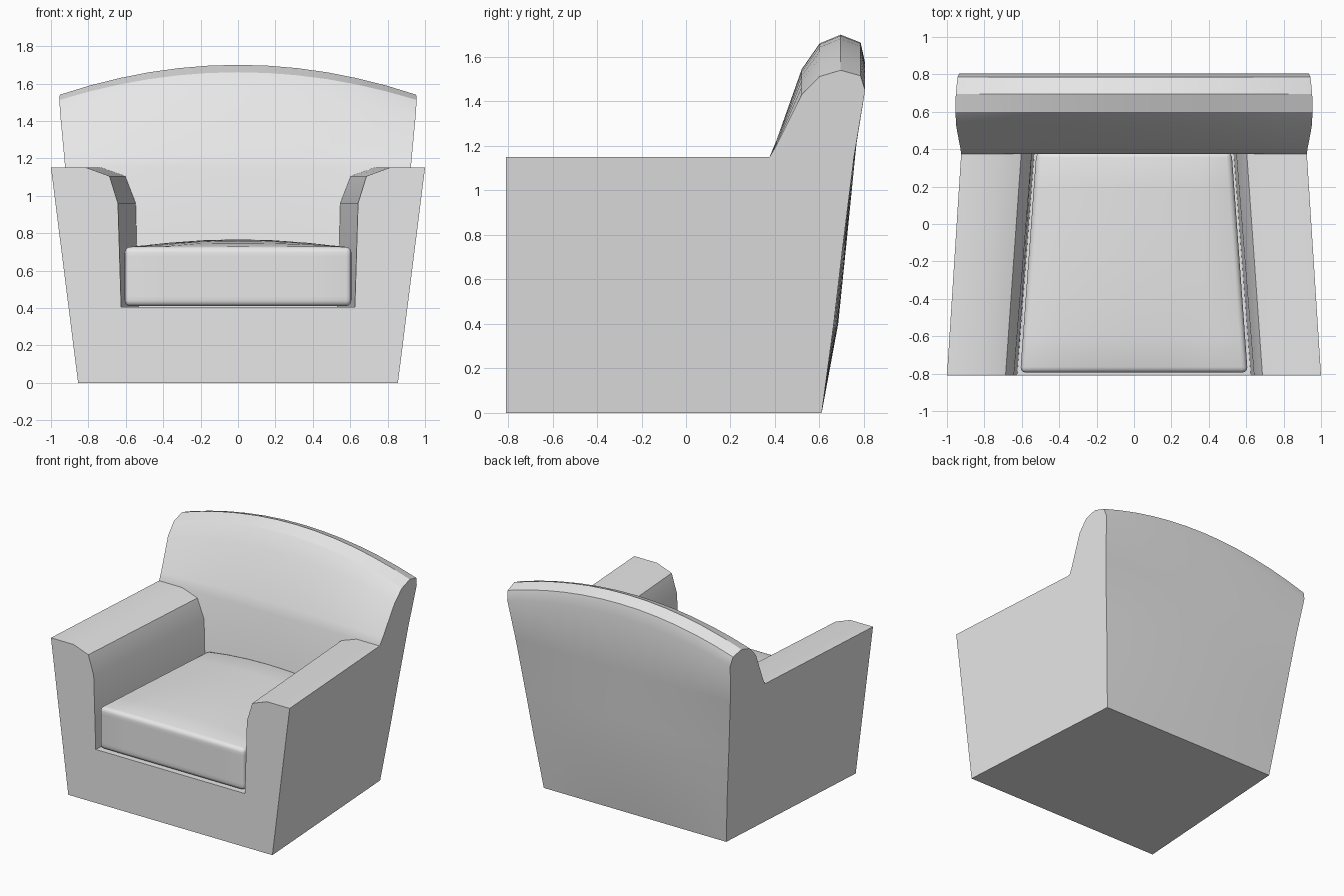
import bpy, bmesh, math

cube = bpy.data.objects.get("Cube")
if cube:
    bpy.data.objects.remove(cube, do_unlink=True)

fabric = bpy.data.materials.new("light grey fabric")
fabric.use_nodes = True
fabric.diffuse_color = (0.8, 0.8, 0.8, 1)
fabric.node_tree.nodes["Principled BSDF"].inputs["Base Color"].default_value = (0.8, 0.8, 0.8, 1)


def finish(name, bm):
    """Turn a bmesh into a smooth shaded object with crisp edges."""
    bmesh.ops.recalc_face_normals(bm, faces=bm.faces)
    mesh = bpy.data.meshes.new(name)
    bm.to_mesh(mesh)
    bm.free()
    mesh.materials.append(fabric)
    ob = bpy.data.objects.new(name, mesh)
    bpy.context.collection.objects.link(ob)
    bpy.ops.object.select_all(action='DESELECT')
    ob.select_set(True)
    bpy.context.view_layer.objects.active = ob
    bpy.ops.object.shade_smooth_by_angle(angle=math.radians(30))
    return ob


def loft(name, rings):
    """Join closed rings of points and cap both ends."""
    bm = bmesh.new()
    loops = [[bm.verts.new(p) for p in ring] for ring in rings]
    n = len(loops[0])
    for a, b in zip(loops, loops[1:]):
        for i in range(n):
            j = (i + 1) % n
            bm.faces.new((a[i], a[j], b[j], b[i]))
    bm.faces.new(loops[0])
    bm.faces.new(loops[-1])
    return finish(name, bm)


def outer_x(y, z):
    """Flared flat side of the chair, narrowing to the rear."""
    return 0.855 + 0.126 * z - 0.064 * (y + 0.81)


# Arms and base: one U-shaped section, lofted from front to rear
ARM_INNER = [(0.81, 0.73, 1.15), (0.687, 0.603, 1.105),
             (0.642, 0.547, 0.96), (0.625, 0.533, 0.405)]


def u_section(y):
    t = (y + 0.81) / 1.185
    half = [(outer_x(y, 0), 0), (outer_x(y, 1.15), 1.15)]
    half += [(f + (r - f) * t, z) for f, r, z in ARM_INNER]
    return [(x, y, z) for x, z in half] + [(-x, y, z) for x, z in reversed(half)]


loft("arms_and_base", [u_section(-0.81), u_section(0.38)])

# Backrest: side profile (y, z, rear bulge) swept across with an arched top
BACK = [(0.375, 0, 0), (0.375, 1.15, 0), (0.405, 1.2, 0), (0.52, 1.43, 0),
        (0.6, 1.512, 0), (0.695, 1.54, 0), (0.785, 1.515, 0), (0.805, 1.45, 0),
        (0.755, 1.15, 0.005), (0.705, 0.75, 0.015), (0.664, 0.4, 0.02), (0.61, 0, 0)]


def back_section(t):
    arch = 1 - t * t
    ring = []
    for y, z, bulge in BACK:
        top = 1.15 + (z - 1.15) * (1 + 0.41 * arch) if z > 1.15 else z
        ring.append((t * outer_x(y, z), y + bulge * arch, top))
    return ring


loft("backrest", [back_section(i / 6) for i in range(-6, 7)])

# Seat cushion: tapered box with a domed top and rounded edges
bm = bmesh.new()
bmesh.ops.create_cube(bm, size=2)
bmesh.ops.subdivide_edges(bm, edges=bm.edges[:], cuts=5, use_grid_fill=True)
for v in bm.verts:
    u, w, h = v.co
    crown = 0.727 + 0.04 * (1 - u * u) * (1 - ((1 - w) / 2) ** 4)
    v.co = (u * (0.565 - 0.043 * w), -0.205 + 0.59 * w,
            0.41 + (crown - 0.41) * (h + 1) / 2)
cushion = finish("seat_cushion", bm)
bevel = cushion.modifiers.new("rounded_edges", 'BEVEL')
bevel.width = 0.03
bevel.segments = 3
bevel.limit_method = 'ANGLE'
bevel.angle_limit = math.radians(45)
for poly in cushion.data.polygons:
    poly.use_smooth = True
if "sharp_edge" in cushion.data.attributes:
    cushion.data.attributes.remove(cushion.data.attributes["sharp_edge"])
